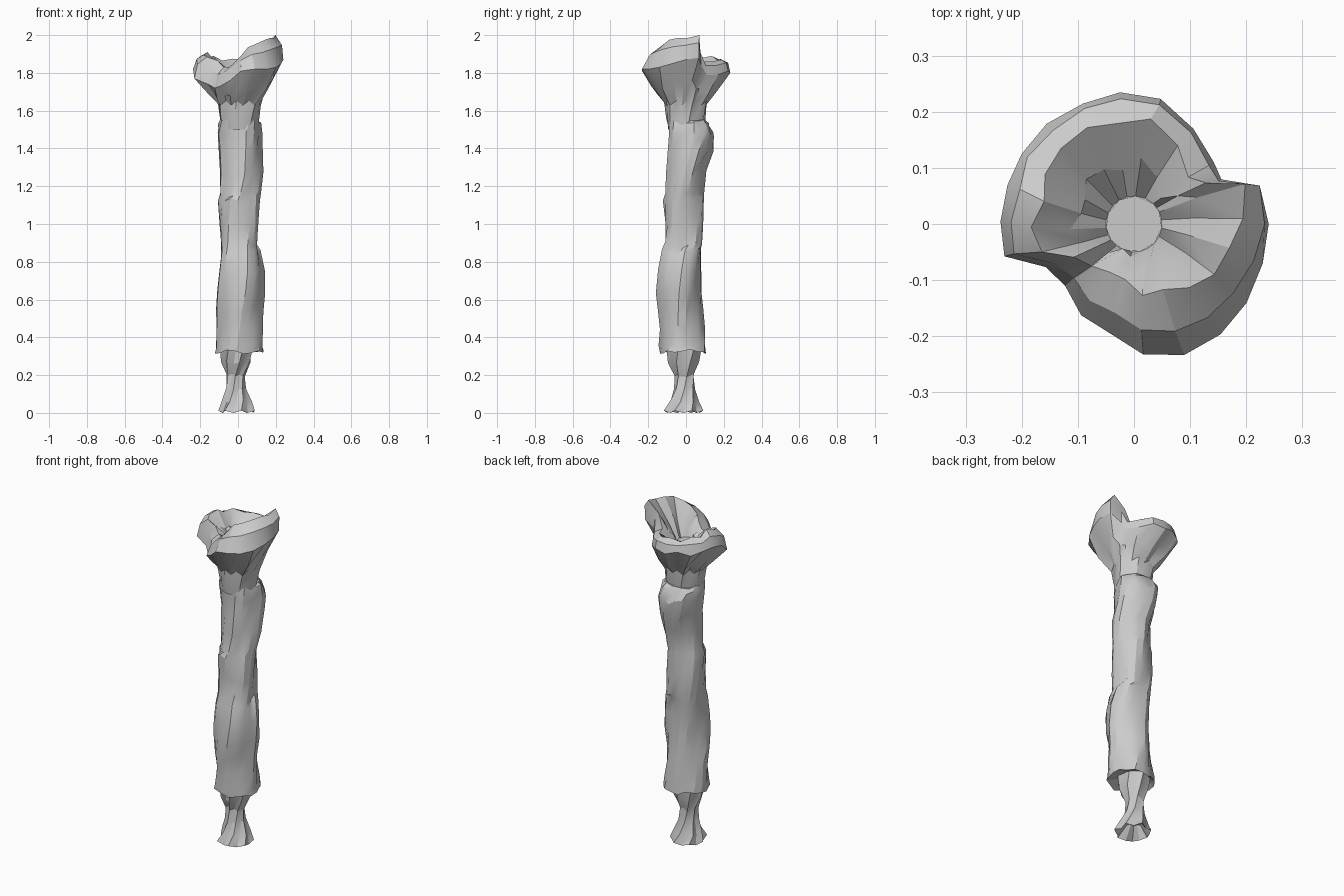
import bpy, math, random
from math import sin, cos, tau, radians

random.seed(4)


def mesh_part(name, rings, cap_first=False, cap_last=False, angle=32):
    """Skin a list of equal-length point rings into one object."""
    n = len(rings[0])
    verts = [p for r in rings for p in r]
    faces = []
    for k in range(len(rings) - 1):
        for i in range(n):
            j = (i + 1) % n
            faces.append((k * n + i, k * n + j, (k + 1) * n + j, (k + 1) * n + i))
    if cap_first:
        faces.append(tuple(reversed(range(n))))
    if cap_last:
        faces.append(tuple((len(rings) - 1) * n + i for i in range(n)))
    me = bpy.data.meshes.new(name)
    me.from_pydata(verts, [], faces)
    ob = bpy.data.objects.new(name, me)
    bpy.context.collection.objects.link(ob)
    bpy.context.view_layer.objects.active = ob
    for o in bpy.context.selected_objects:
        o.select_set(False)
    ob.select_set(True)
    bpy.ops.object.shade_smooth_by_angle(angle=radians(angle))
    return ob


def ring(z, x0, x1, y0, y1, n, twist=0.0, flute=0.0, lobes=4, jag=0.0):
    """Uneven oval filling the given x / y extents, with twisted folds."""
    pts = []
    for i in range(n):
        a = tau * i / n + twist
        f = 1 + flute * sin(lobes * (a - 2.2 * z)) + random.uniform(-.035, .035)
        pts.append(((x0 + x1) / 2 + (x1 - x0) / 2 * f * cos(a),
                    (y0 + y1) / 2 + (y1 - y0) / 2 * f * sin(a),
                    z + jag * random.uniform(-1, 1)))
    return pts


# gnarled shaft: z, x extents, y extents
shaft = [(.325, -.12, .135, -.14, .107), (.36, -.116, .131, -.141, .103),
         (.46, -.11, .126, -.136, .093), (.55, -.108, .125, -.146, .083),
         (.65, -.105, .136, -.153, .076), (.75, -.103, .138, -.148, .078),
         (.85, -.096, .120, -.133, .083), (.89, -.095, .106, -.116, .09),
         (1.0, -.102, .111, -.113, .091), (1.13, -.103, .115, -.116, .09),
         (1.16, -.092, .116, -.103, .09), (1.28, -.088, .131, -.1, .103),
         (1.38, -.096, .13, -.094, .141), (1.47, -.111, .126, -.091, .148),
         (1.52, -.110, .123, -.091, .13), (1.55, -.100, .108, -.091, .108)]
N = 18
rings = [ring(.345, -.08, .07, -.1, .075, N)]
for k, (z, *e) in enumerate(shaft):
    jag = .016 if k == 0 else (.008 if k in (1, 15) else .02)
    rings.append(ring(z, *e, N, twist=k * .09, flute=.055, jag=jag))
mesh_part("shaft", rings, True, True, 26)

# twisted flaring foot, hollow underneath
foot = [(.07, -.045, .035, -.045, .03), (.005, -.098, .088, -.108, .083),
        (.06, -.082, .07, -.083, .062), (.13, -.06, .04, -.06, .045),
        (.20, -.06, .035, -.055, .042), (.27, -.082, .065, -.09, .065),
        (.36, -.088, .08, -.108, .08)]
rings = []
for k, (z, *e) in enumerate(foot):
    r = ring(z, *e, 14, twist=max(k - 1, 0) * .22, jag=0 if k < 2 else .01)
    for i in range(14):
        s = i % 2 * 2 - 1
        c = 1 + .09 * s
        r[i] = (r[i][0] * c, r[i][1] * c, .006 + .006 * s if k == 1 else r[i][2])
    rings.append(r)
mesh_part("foot", rings, True, True, 22)

# open two-lobed head: angle, radius, widest height, crest height, crest radius factor
head = [(0, .24, 1.87, 1.985, .84), (17, .234, 1.88, 2.0, .9), (27, .175, 1.84, 1.94, .8),
        (38, .18, 1.79, 1.86, .75), (58, .20, 1.79, 1.86, .8), (78, .228, 1.81, 1.87, .8),
        (96, .236, 1.80, 1.875, .8), (113, .233, 1.82, 1.865, .82), (131, .237, 1.80, 1.89, .76),
        (148, .236, 1.82, 1.88, .8), (163, .236, 1.83, 1.91, .7), (179, .238, 1.82, 1.895, .74),
        (194, .238, 1.77, 1.885, .75), (206, .175, 1.74, 1.865, .7), (222, .165, 1.72, 1.83, .6),
        (240, .188, 1.73, 1.83, .55), (258, .20, 1.76, 1.86, .5), (274, .233, 1.81, 1.89, .52),
        (291, .25, 1.82, 1.935, .54), (308, .25, 1.82, 1.955, .6), (325, .245, 1.83, 1.975, .66),
        (343, .24, 1.85, 1.985, .76)]
profile = [[] for _ in range(9)]
for i, (d, R, zb, zt, c) in enumerate(head):
    a = radians(d)
    fold = .012 * (i % 3 - 1)
    zz = .012 * (i % 2 * 2 - 1)
    steps = [(.094, 1.50), (.104 + fold * .3, 1.56),
             (.112 + fold * .5, 1.64 + zz),
             (.04 + .56 * R + fold, 1.72 + (zb - 1.82) * .5 + zz),
             (R, zb),
             (R * (.5 + .5 * c) + .012, zb * .4 + zt * .6 + .008),
             (R * c + fold * .6, zt),
             (R * c * .58 + fold, 1.80 + (zt - 1.84) * .5 + zz),
             (.05, 1.77 + zz)]
    for k, (r, z) in enumerate(steps):
        b = a - .10 * (4 - k) if k < 4 else a + .05 * max(k - 5, 0)
        ox = 0 if k > 3 else .007
        profile[k].append((r * cos(b) + ox, r * sin(b), z))
mesh_part("flared_head", profile, True, True, 26)
